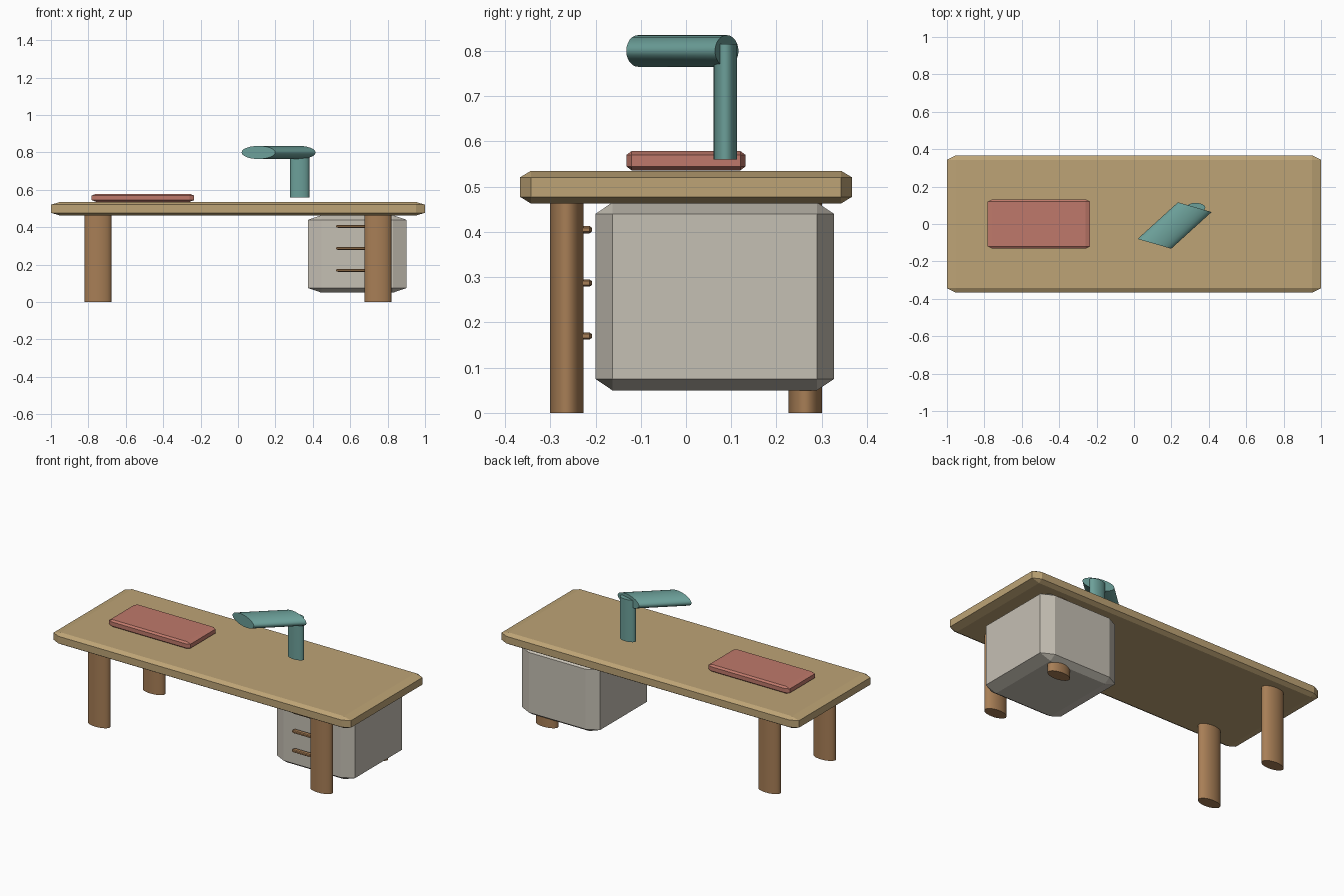
import bpy, bmesh
from mathutils import Matrix, Vector

if "Cube" in bpy.data.objects:
    bpy.data.objects.remove(bpy.data.objects["Cube"])


def material(name, rgb):
    m = bpy.data.materials.new(name)
    m.diffuse_color = (*rgb, 1)
    m.use_nodes = True
    m.node_tree.nodes["Principled BSDF"].inputs["Base Color"].default_value = m.diffuse_color
    return m


TAN = material("tan_wood", (0.51, 0.37, 0.18))
BROWN = material("brown_wood", (0.39, 0.21, 0.093))
GREY = material("warm_grey", (0.56, 0.525, 0.455))
TEAL = material("teal", (0.15, 0.35, 0.32))
RED = material("dusty_red", (0.52, 0.19, 0.145))


def add_object(name, bm, mat):
    bmesh.ops.recalc_face_normals(bm, faces=bm.faces)
    mesh = bpy.data.meshes.new(name)
    bm.to_mesh(mesh)
    bm.free()
    mesh.materials.append(mat)
    ob = bpy.data.objects.new(name, mesh)
    bpy.context.collection.objects.link(ob)
    return ob


def chamfered_box(name, low, high, chamfer, mat):
    """Box between two corners, with a separate chamfer size per axis."""
    low, high = Vector(low), Vector(high)
    bm = bmesh.new()
    bmesh.ops.create_cube(bm, size=1)
    size = [(h - l) / c for l, h, c in zip(low, high, chamfer)]
    bmesh.ops.scale(bm, vec=size, verts=bm.verts)
    bmesh.ops.bevel(bm, geom=bm.edges[:], offset=1, segments=1,
                    affect='EDGES', clamp_overlap=True)
    bmesh.ops.scale(bm, vec=chamfer, verts=bm.verts)
    bmesh.ops.translate(bm, vec=(low + high) / 2, verts=bm.verts)
    return add_object(name, bm, mat)


def oval_rod(name, centre, u, v, half_axis, mat, sides=24):
    """Cylinder with cross-section axes u, v and a half-length vector."""
    bm = bmesh.new()
    bmesh.ops.create_cone(bm, cap_ends=True, segments=sides,
                          radius1=1, radius2=1, depth=2)
    m = Matrix((u, v, half_axis)).transposed().to_4x4()
    bmesh.ops.transform(bm, matrix=Matrix.Translation(centre) @ m, verts=bm.verts)
    ob = add_object(name, bm, mat)
    bpy.ops.object.select_all(action='DESELECT')
    ob.select_set(True)
    bpy.context.view_layer.objects.active = ob
    bpy.ops.object.shade_smooth_by_angle(angle=0.65)
    return ob


# Desk top
chamfered_box("desk_top", (-1, -0.367, 0.463), (1, 0.367, 0.535),
              (0.048, 0.024, 0.0145), TAN)

# Four oval legs
for sx, side in ((-1, "left"), (1, "right")):
    for sy, end in ((-1, "front"), (1, "back")):
        oval_rod(f"{end}_{side}_leg", (sx * 0.748, sy * 0.264, 0.2325),
                 (0.072, 0, 0), (0, 0.037, 0), (0, 0, 0.2325), BROWN)

# Drawer cabinet and its three handles
chamfered_box("drawer_cabinet", (0.375, -0.2, 0.05), (0.9, 0.327, 0.465),
              (0.072, 0.037, 0.025), GREY)
for i, z in enumerate((0.17, 0.287, 0.405)):
    chamfered_box(f"drawer_handle_{i + 1}", (0.525, -0.238, z - 0.008),
                  (0.75, -0.208, z + 0.008), (0.01, 0.005, 0.004), BROWN)

# Book lying on the desk
chamfered_box("book", (-0.782, -0.132, 0.536), (-0.235, 0.132, 0.579),
              (0.024, 0.012, 0.009), RED)

# Lamp post and slanted lamp head
oval_rod("lamp_post", (0.33, 0.087, 0.6875), (0.051, 0, 0), (0, 0.026, 0),
         (0, 0, 0.1275), TEAL)
oval_rod("lamp_head", (0.217, -0.008, 0.80), (0.09, -0.026, 0), (0, 0, 0.035),
         (0.108, 0.098, 0), TEAL)
